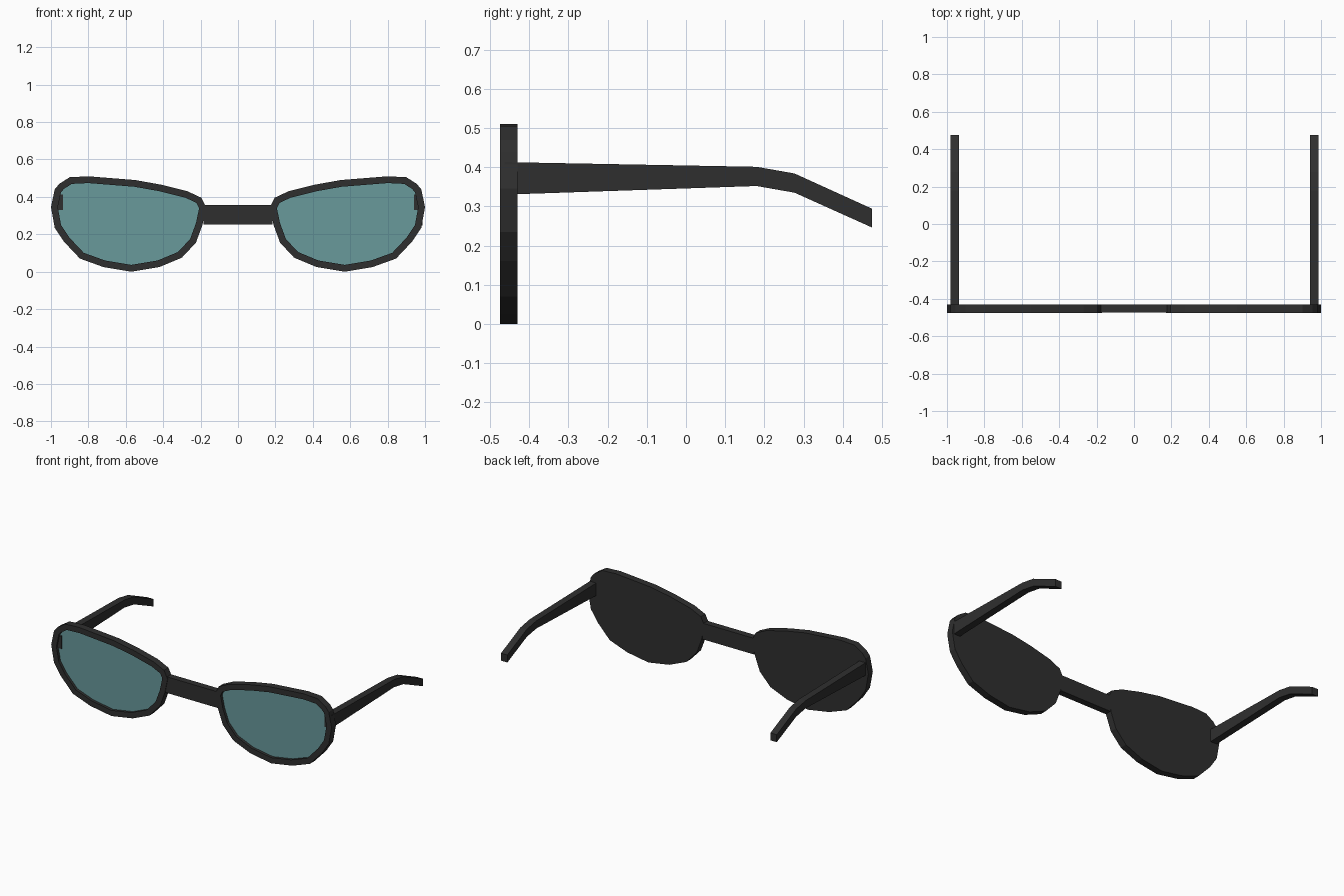
import bpy, bmesh

if "Cube" in bpy.data.objects:
    bpy.data.objects.remove(bpy.data.objects["Cube"])


def material(name, color):
    m = bpy.data.materials.new(name)
    m.diffuse_color = color
    m.use_nodes = True
    m.node_tree.nodes["Principled BSDF"].inputs["Base Color"].default_value = m.diffuse_color
    return m


DARK = material("dark_plastic", (0.028, 0.028, 0.028, 1))
TEAL = material("teal_glass", (0.14, 0.32, 0.33, 1))
FRONT, BACK, LENS = -0.475, -0.43, -0.457

# rim outline of one side (x, z)
OUTLINE = [(1.0, .345), (.98, .44), (.955, .47), (.90, .505), (.80, .51), (.55, .49),
           (.41, .465), (.27, .43), (.195, .395), (.17, .345), (.19, .25),
           (.225, .155), (.30, .075), (.42, .025), (.57, 0), (.72, .025),
           (.845, .07), (.93, .16), (.98, .235)]


def add_object(name, bm, mat):
    bmesh.ops.recalc_face_normals(bm, faces=bm.faces)
    me = bpy.data.meshes.new(name)
    bm.to_mesh(me)
    bm.free()
    me.materials.append(mat)
    ob = bpy.data.objects.new(name, me)
    bpy.context.collection.objects.link(ob)
    return ob


def prism(bm, points, offset):
    # closed solid swept from a planar outline along an offset
    face = bm.faces.new([bm.verts.new(p) for p in points])
    ext = bmesh.ops.extrude_face_region(bm, geom=[face], use_keep_orig=True)
    verts = [g for g in ext["geom"] if isinstance(g, bmesh.types.BMVert)]
    bmesh.ops.translate(bm, verts=verts, vec=offset)
    bmesh.ops.recalc_face_normals(bm, faces=bm.faces)


for side, s in (("left", -1), ("right", 1)):
    # rim with closed back and a pocket in front
    bm = bmesh.new()
    prism(bm, [(s * x, BACK, z) for x, z in OUTLINE], (0, FRONT - BACK, 0))
    front = min(bm.faces, key=lambda f: f.calc_center_median().y)
    bmesh.ops.inset_region(bm, faces=[front], thickness=0.036, use_even_offset=True)
    ext = bmesh.ops.extrude_face_region(bm, geom=[front])
    floor_verts = [g for g in ext["geom"] if isinstance(g, bmesh.types.BMVert)]
    floor = [g for g in ext["geom"] if isinstance(g, bmesh.types.BMFace)][0]
    bmesh.ops.translate(bm, verts=floor_verts, vec=(0, LENS - FRONT, 0))
    if front.is_valid:
        bm.faces.remove(front)
    rim = add_object(side + "_rim", bm, DARK)

    # tinted lens as the pocket floor
    rim.data.materials.append(TEAL)
    min((p for p in rim.data.polygons if len(p.vertices) > 4),
        key=lambda p: p.center.y).material_index = 1

    # temple arm
    bm = bmesh.new()
    profile = [(-.463, .413), (.18, .401), (.277, .384), (.475, .294),
               (.475, .246), (.277, .335), (.18, .352), (-.463, .33)]
    x0 = -.98 if s < 0 else .942
    prism(bm, [(x0, y, z) for y, z in profile], (.045, 0, 0))
    add_object(side + "_temple", bm, DARK)

# nose bridge
bm = bmesh.new()
prism(bm, [(-.185, FRONT + .003, .253), (.185, FRONT + .003, .253),
           (.185, FRONT + .003, .357), (-.185, FRONT + .003, .357)], (0, .042, 0))
add_object("bridge", bm, DARK)
